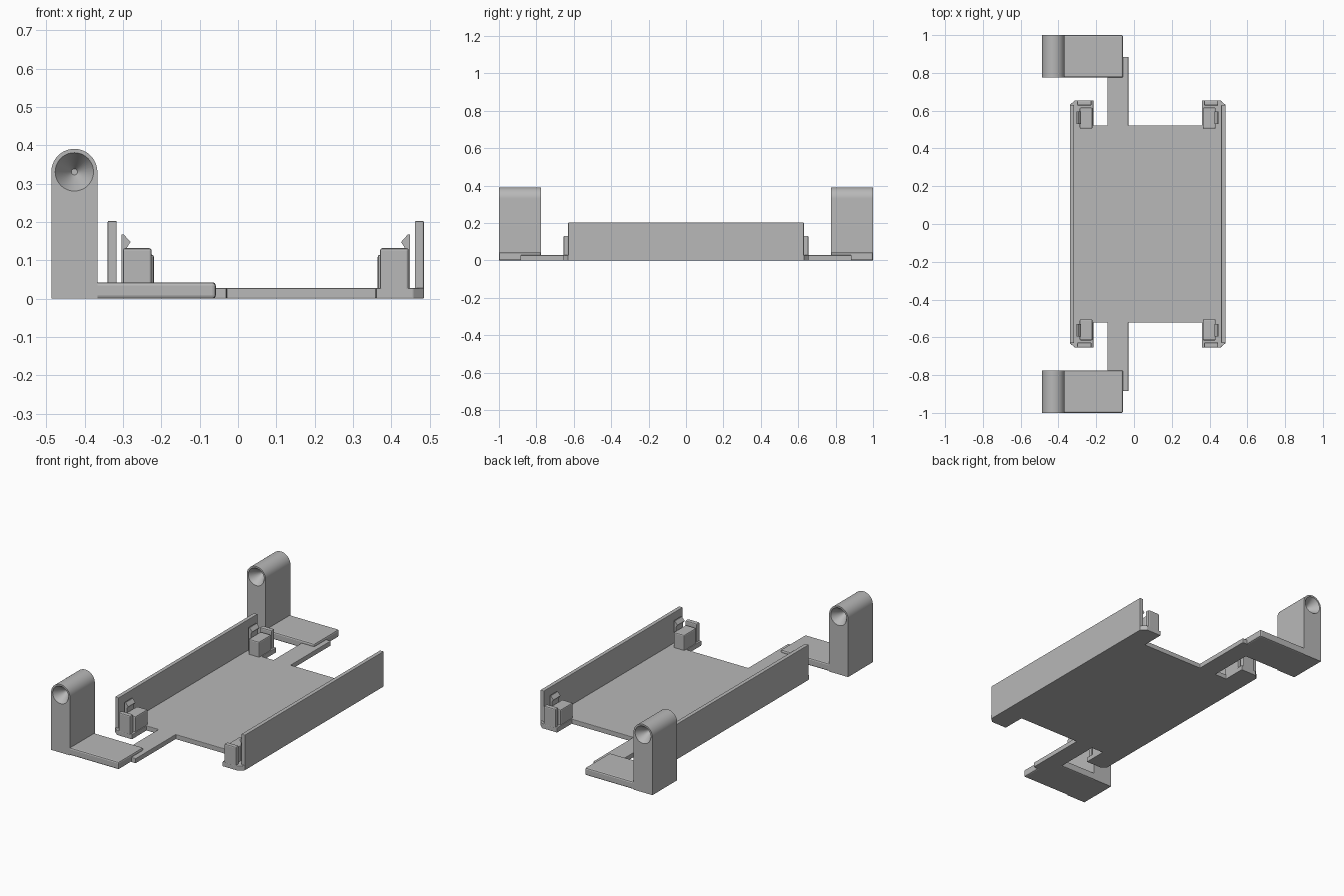
import bpy, bmesh, math
from mathutils import Vector

old = bpy.data.objects.get("Cube")
if old:
    bpy.data.objects.remove(old, do_unlink=True)

grey = bpy.data.materials.new("light_grey_plastic")
grey.use_nodes = True
COLOUR = (0.48, 0.48, 0.48, 1)
grey.diffuse_color = COLOUR
grey.node_tree.nodes["Principled BSDF"].inputs["Base Color"].default_value = COLOUR

MID_X = 0.0725  # centre line of the tray


def finish(name, bm, bevel=0.0):
    bmesh.ops.recalc_face_normals(bm, faces=bm.faces)
    mesh = bpy.data.meshes.new(name)
    bm.to_mesh(mesh)
    bm.free()
    mesh.materials.append(grey)
    ob = bpy.data.objects.new(name, mesh)
    bpy.context.collection.objects.link(ob)
    if bevel:
        mod = ob.modifiers.new("rounded_edges", "BEVEL")
        mod.width = bevel
        mod.segments = 2
        mod.limit_method = "ANGLE"
        mod.angle_limit = math.radians(40)
    return ob


def prism(name, points, lo, hi, axis="z", bevel=0.0):
    """Extrude an outline along z (points are x, y) or along y (points are x, z)."""
    bm = bmesh.new()
    place = (lambda p: (p[0], p[1], lo)) if axis == "z" else (lambda p: (p[0], lo, p[1]))
    face = bm.faces.new([bm.verts.new(place(p)) for p in points])
    out = bmesh.ops.extrude_face_region(bm, geom=[face])
    shift = Vector((0, 0, hi - lo)) if axis == "z" else Vector((0, hi - lo, 0))
    bmesh.ops.translate(bm, vec=shift, verts=[v for v in out["geom"] if isinstance(v, bmesh.types.BMVert)])
    return finish(name, bm, bevel)


def box(name, x, y, z, bevel=0.0):
    (x0, x1), (y0, y1) = sorted(x), sorted(y)
    return prism(name, [(x0, y0), (x1, y0), (x1, y1), (x0, y1)], z[0], z[1], "z", bevel)


def smooth(ob):
    bpy.ops.object.select_all(action="DESELECT")
    ob.select_set(True)
    bpy.context.view_layer.objects.active = ob
    bpy.ops.object.shade_smooth_by_angle(angle=math.radians(30))


# Tray floor with four ears and two arms in one outline
half = [(-0.34, 0.63), (-0.312, 0.655), (-0.215, 0.655), (-0.215, 0.522),
        (-0.14, 0.522), (-0.14, 0.885), (-0.03, 0.885), (-0.03, 0.522),
        (0.36, 0.522), (0.36, 0.655), (0.457, 0.655), (0.485, 0.63)]
prism("tray_floor", half + [(x, -y) for x, y in reversed(half)], 0, 0.028, bevel=0.003)

for side, side_name in ((-1, "right"), (1, "left")):
    def sx(d):
        return MID_X + side * d

    # Long side wall
    box(side_name + "_wall", (sx(0.389), sx(0.4125)), (-0.63, 0.63), (0.0, 0.203), 0.003)

    # Retaining clips at both ends
    for end, end_name in ((-1, "front"), (1, "back")):
        tag = f"{end_name}_{side_name}_"
        box(tag + "end_stop", (sx(0.298), sx(0.373)), (end * 0.627, end * 0.655), (0.02, 0.132), 0.006)
        box(tag + "support_block", (sx(0.292), sx(0.360)), (end * 0.505, end * 0.616), (0.0, 0.115), 0.006)
        hook = [(0.362, 0.02), (0.376, 0.02), (0.376, 0.167), (0.370, 0.167),
                (0.353, 0.148), (0.362, 0.134)]
        lo, hi = sorted((end * 0.53, end * 0.595))
        prism(tag + "snap_hook", [(sx(d), z) for d, z in hook], lo, hi, "y")

# Pivot brackets: foot plate plus round-topped post with a conical socket on each face
PX, PZ, R = -0.427, 0.331, 0.06
DEPTH, RIM, TIP = 0.065, 0.05, 0.008
for end, end_name in ((-1, "front"), (1, "back")):
    lo, hi = sorted((end * 0.775, end * 1.0))
    box(end_name + "_foot", (PX, -0.058), (lo, hi), (0, 0.043), 0.008)

    arc = [(PX + R * math.cos(math.pi * i / 32), PZ + R * math.sin(math.pi * i / 32)) for i in range(33)]
    post = prism(end_name + "_pivot_post", [(PX - R, 0), (PX + R, 0)] + arc, lo, hi, "y")

    bm = bmesh.new()
    for face_y, inward in ((lo, 1), (hi, -1)):
        over = 0.01
        rings = []
        for r, d in ((RIM + over * (RIM - TIP) / DEPTH, -over), (TIP, DEPTH)):
            rings.append([bm.verts.new((PX + r * math.cos(math.tau * i / 48), face_y + inward * d,
                                        PZ + r * math.sin(math.tau * i / 48))) for i in range(48)])
        for i in range(48):
            j = (i + 1) % 48
            bm.faces.new((rings[0][i], rings[0][j], rings[1][j], rings[1][i]))
        for ring in rings:
            bm.faces.new(ring)
    cutter = finish(end_name + "_socket_cutter", bm)
    cutter.hide_render = True
    cut = post.modifiers.new("sockets", "BOOLEAN")
    cut.operation = "DIFFERENCE"
    cut.solver = "EXACT"
    cut.object = cutter
    bpy.ops.object.select_all(action="DESELECT")
    bpy.context.view_layer.objects.active = post
    post.select_set(True)
    bpy.ops.object.modifier_apply(modifier=cut.name)
    bpy.data.objects.remove(cutter, do_unlink=True)
    smooth(post)
